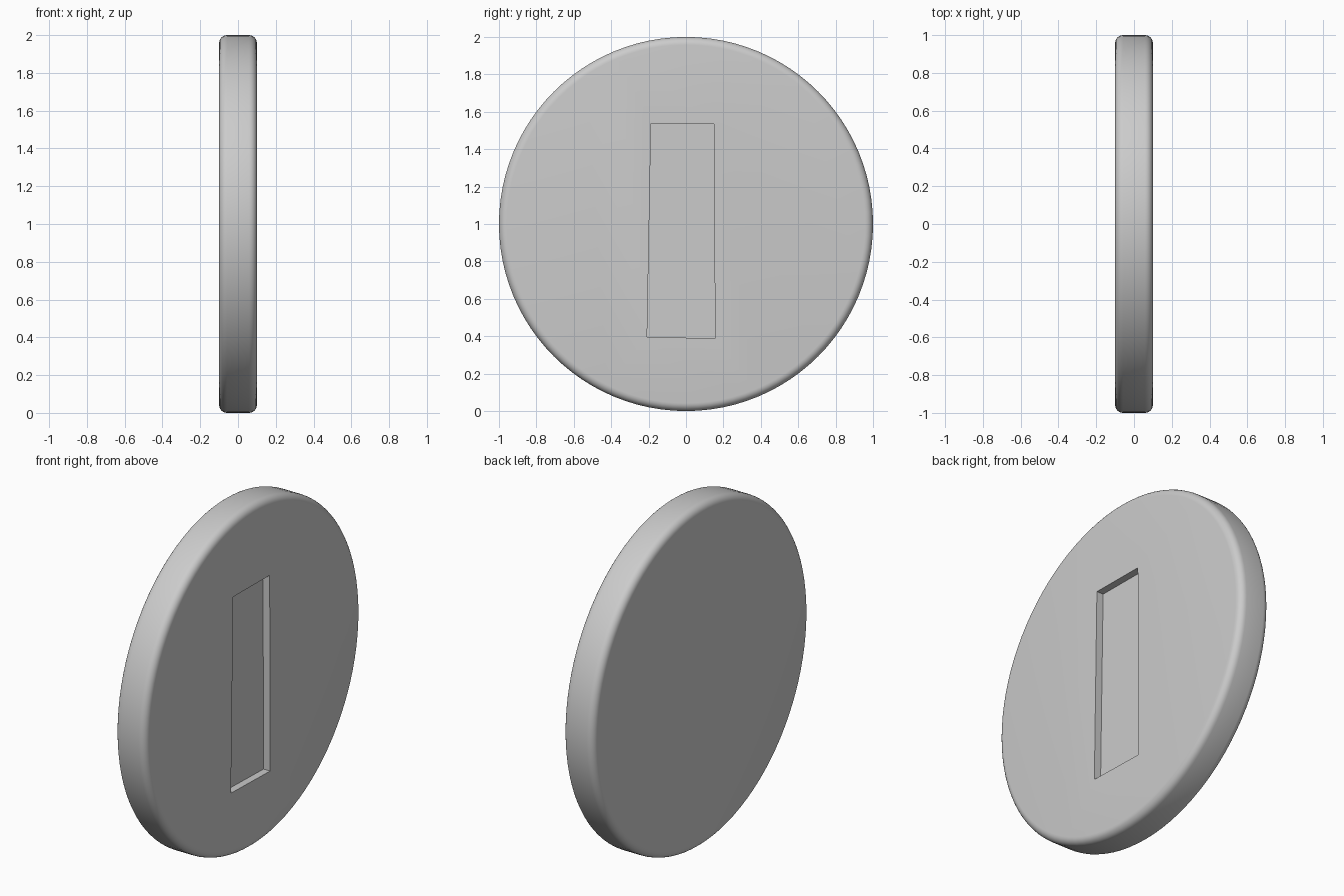
import bpy, bmesh, math
from mathutils import Matrix

if "Cube" in bpy.data.objects:
    bpy.data.objects.remove(bpy.data.objects["Cube"])

RADIUS, HALF, ROUND, DEPTH = 1.0, 0.1, 0.042, 0.043


def make_object(name, bm):
    bmesh.ops.recalc_face_normals(bm, faces=bm.faces)
    mesh = bpy.data.meshes.new(name)
    bm.to_mesh(mesh)
    bm.free()
    obj = bpy.data.objects.new(name, mesh)
    bpy.context.collection.objects.link(obj)
    return obj


# Upright disc with rounded rims, axis along x
bm = bmesh.new()
place = Matrix.Translation((0, 0, RADIUS)) @ Matrix.Rotation(math.pi / 2, 4, 'Y')
bmesh.ops.create_cone(bm, cap_ends=True, segments=96, radius1=RADIUS,
                      radius2=RADIUS, depth=2 * HALF, matrix=place)
rims = [e for e in bm.edges if any(len(f.verts) > 4 for f in e.link_faces)]
bmesh.ops.bevel(bm, geom=rims, offset=ROUND, segments=6, profile=0.5,
                affect='EDGES')
disc = make_object("disc", bm)

# Cutter for the slightly uneven slot in the +x face
bm = bmesh.new()
outline = [(-0.208, 0.397), (0.155, 0.388), (0.15, 1.535), (-0.187, 1.538)]
floor = bm.faces.new([bm.verts.new((HALF - DEPTH, y, z)) for y, z in outline])
ext = bmesh.ops.extrude_face_region(bm, geom=[floor], use_keep_orig=True)
bmesh.ops.translate(bm, vec=(0.2, 0, 0),
                    verts=[g for g in ext["geom"] if isinstance(g, bmesh.types.BMVert)])
cutter = make_object("slot_cutter", bm)
cutter.hide_render = True

# Cut the slot, then shade
mod = disc.modifiers.new("slot", 'BOOLEAN')
mod.operation = 'DIFFERENCE'
mod.solver = 'EXACT'
mod.object = cutter
bpy.context.view_layer.objects.active = disc
disc.select_set(True)
bpy.ops.object.modifier_apply(modifier=mod.name)
bpy.data.objects.remove(cutter)
bpy.ops.object.shade_smooth_by_angle(angle=math.radians(30))
